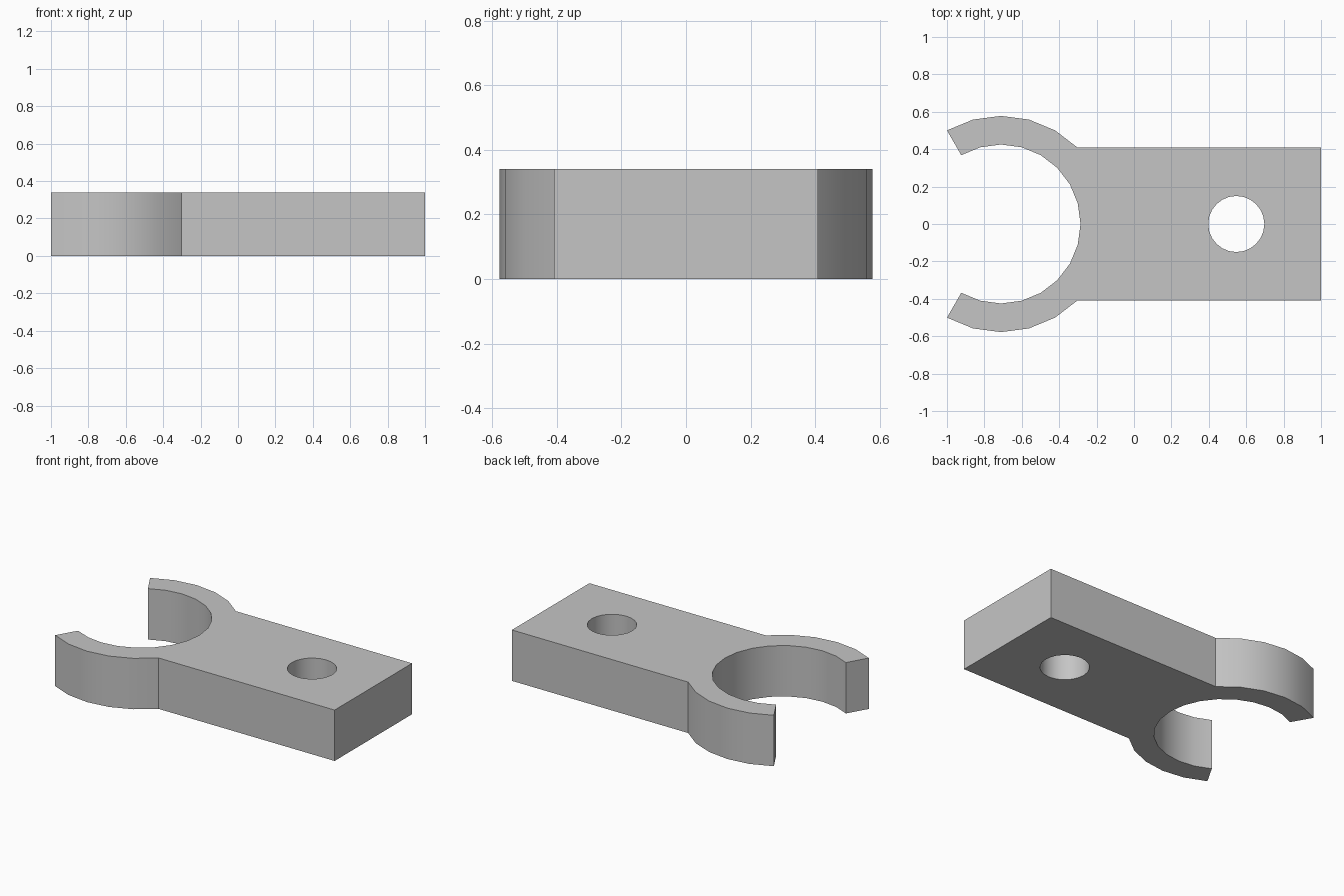
import bpy, bmesh
from math import cos, sin, radians

cube = bpy.data.objects.get("Cube")
if cube:
    bpy.data.objects.remove(cube, do_unlink=True)

HEIGHT = 0.34
RING_X, OUTER_R, INNER_R = -0.711, 0.578, 0.425
HOLE_X, HOLE_R = 0.547, 0.15


def arc(cx, r, start, stop, step):
    """Points on a circle around (cx, 0), angles in degrees."""
    return [(cx + r * cos(radians(a)), r * sin(radians(a)))
            for a in range(start, stop, step)]


def add_loop(bm, points):
    """Closed loop of edges on the ground plane."""
    verts = [bm.verts.new((x, y, 0)) for x, y in points]
    return [bm.edges.new((v, verts[(i + 1) % len(verts)]))
            for i, v in enumerate(verts)]


# Outline: plate end, upper jaw, inside of the jaws, lower jaw
half_width = OUTER_R * sin(radians(45))
outline = [(1, -half_width), (1, half_width)]
outline += arc(RING_X, OUTER_R, 45, 121, 15)
outline += arc(RING_X, INNER_R, 120, -121, -15)
outline += arc(RING_X, OUTER_R, -120, -44, 15)

bm = bmesh.new()
edges = add_loop(bm, outline)
edges += add_loop(bm, arc(HOLE_X, HOLE_R, 0, 360, 15))  # bolt hole
bmesh.ops.triangle_fill(bm, edges=edges, use_beauty=True)

# Thicken the outline into a solid
solid = bmesh.ops.extrude_face_region(bm, geom=bm.faces[:], use_keep_orig=True)
top = [g for g in solid["geom"] if isinstance(g, bmesh.types.BMVert)]
bmesh.ops.translate(bm, verts=top, vec=(0, 0, HEIGHT))
bmesh.ops.recalc_face_normals(bm, faces=bm.faces[:])

mesh = bpy.data.meshes.new("clip_bracket")
bm.to_mesh(mesh)
bm.free()
bracket = bpy.data.objects.new("clip_bracket", mesh)
bpy.context.collection.objects.link(bracket)

# Plain grey finish
grey = bpy.data.materials.new("plain_grey")
grey.use_nodes = True
colour = (0.56, 0.56, 0.56, 1)
grey.diffuse_color = colour
grey.node_tree.nodes["Principled BSDF"].inputs["Base Color"].default_value = colour
mesh.materials.append(grey)

# Smooth curved walls, sharp corners
bpy.ops.object.select_all(action="DESELECT")
bracket.select_set(True)
bpy.context.view_layer.objects.active = bracket
bpy.ops.object.shade_smooth_by_angle(angle=radians(30))
